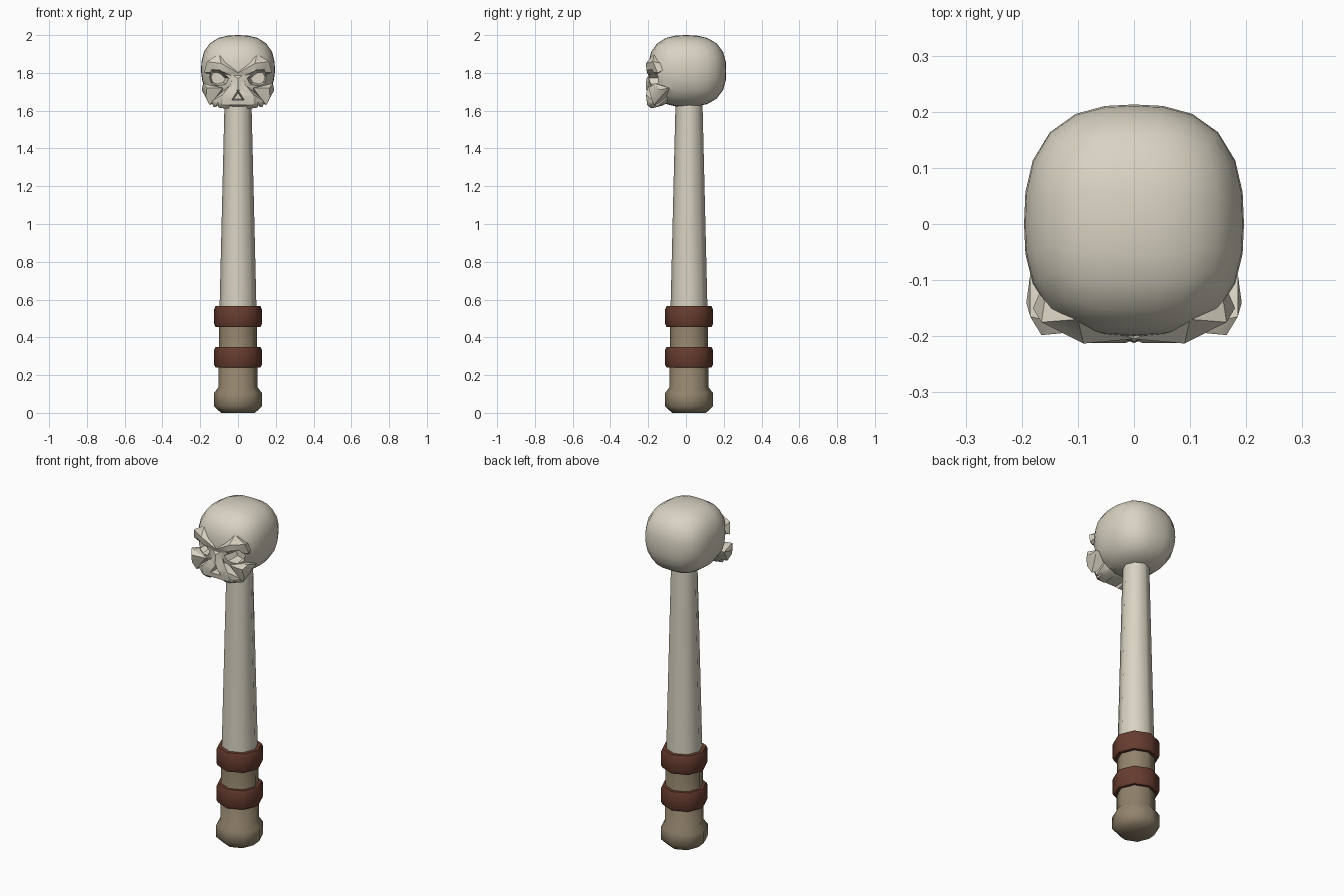
import bpy, bmesh, math
from mathutils import Vector

if "Cube" in bpy.data.objects:
    bpy.data.objects.remove(bpy.data.objects["Cube"])

AXIS_Y = 0.016   # shaft axis sits slightly behind the origin


def material(name, rgb):
    m = bpy.data.materials.new(name)
    m.diffuse_color = (*rgb, 1)
    m.use_nodes = True
    m.node_tree.nodes["Principled BSDF"].inputs["Base Color"].default_value = m.diffuse_color
    return m


BONE = material("bone", (0.69, 0.65, 0.54))
WOOD = material("worn_grip", (0.29, 0.23, 0.15))
LEATHER = material("brown_leather", (0.135, 0.045, 0.028))


def make(name, bm, mat):
    bmesh.ops.recalc_face_normals(bm, faces=bm.faces[:])
    me = bpy.data.meshes.new(name)
    bm.to_mesh(me)
    bm.free()
    ob = bpy.data.objects.new(name, me)
    bpy.context.collection.objects.link(ob)
    me.materials.append(mat)
    return ob


def smooth(ob, deg):
    bpy.ops.object.select_all(action='DESELECT')
    ob.select_set(True)
    bpy.context.view_layer.objects.active = ob
    bpy.ops.object.shade_smooth_by_angle(angle=math.radians(deg))


def lathe(name, profile, mat, sides=8, deg=46):
    """Closed solid of stacked (radius, z) rings around the shaft axis."""
    bm = bmesh.new()
    rings = [[bm.verts.new((r * math.cos(i * math.tau / sides),
                            AXIS_Y + r * math.sin(i * math.tau / sides), z))
              for i in range(sides)] for r, z in profile]
    for a, b in zip(rings, rings[1:]):
        for i in range(sides):
            j = (i + 1) % sides
            bm.faces.new((a[i], a[j], b[j], b[i]))
    bm.faces.new(rings[0][::-1])
    bm.faces.new(rings[-1])
    ob = make(name, bm, mat)
    smooth(ob, deg)
    return ob


def hull(name, pts, mirror=False):
    """Convex solid around points; mirror adds the -x copies to the same solid."""
    bm = bmesh.new()
    pts = list(pts)
    if mirror:
        pts += [(-x, y, z) for x, y, z in pts if x > 1e-4]
    vs = [bm.verts.new(p) for p in pts]
    res = bmesh.ops.convex_hull(bm, input=vs)
    junk = [g for g in set(res["geom_interior"] + res["geom_unused"])
            if isinstance(g, bmesh.types.BMVert)]
    bmesh.ops.delete(bm, geom=junk, context='VERTS')
    return make(name, bm, BONE)


def pair(name, pts):
    return [hull(name, [(s * x, y, z) for x, y, z in pts]) for s in (1, -1)]


def boolean(target, tools, op):
    bpy.context.view_layer.objects.active = target
    for t in tools:
        mod = target.modifiers.new("cut", 'BOOLEAN')
        mod.object, mod.operation, mod.solver = t, op, 'EXACT'
        bpy.ops.object.modifier_apply(modifier=mod.name)
        bpy.data.objects.remove(t)


# Handle: grip with flared pommel, bone shaft, two leather bands
lathe("grip", [(0.09, 0), (0.127, 0.035), (0.127, 0.105), (0.104, 0.135),
               (0.10, 0.5)], WOOD)
lathe("shaft", [(0.099, 0.5), (0.071, 1.66)], BONE)
for label, z in (("lower_band", 0.239), ("upper_band", 0.455)):
    lathe(label, [(0.10, z), (0.119, z), (0.126, z + 0.015), (0.126, z + 0.095),
                  (0.119, z + 0.11), (0.10, z + 0.11)], LEATHER)

# Skull: boxy rounded cranium
bm = bmesh.new()
bmesh.ops.create_cube(bm, size=2)
bmesh.ops.subdivide_edges(bm, edges=bm.edges[:], cuts=5, use_grid_fill=True)
P = 2.6
for v in bm.verts:
    d = Vector([math.tan(c * math.pi / 4) for c in v.co])
    d /= sum(abs(c) ** P for c in d) ** (1 / P)
    narrow = 1 - 0.08 * max(0, -d.z)
    front = 0.2 if d.y < 0 else 0.213
    v.co = (d.x * 0.196 * narrow, d.y * front, 1.81 + d.z * 0.19)
skull = make("skull", bm, BONE)

# Brow ridge, cheekbones, upper jaw and nose bridge joined to the cranium
brows = pair("brow", [(0.0, -0.205, 1.80), (0.0, -0.19, 1.77), (0.09, -0.213, 1.85),
                      (0.09, -0.208, 1.81), (0.165, -0.175, 1.86),
                      (0.18, -0.15, 1.80), (0.0, -0.10, 1.80), (0.15, -0.08, 1.84),
                      (0.10, -0.17, 1.90)])
cheeks = pair("cheek", [(0.192, -0.14, 1.71), (0.185, -0.165, 1.745), (0.165, -0.198, 1.72),
                        (0.08, -0.19, 1.72), (0.17, -0.185, 1.67), (0.15, -0.17, 1.63),
                        (0.185, -0.09, 1.72), (0.08, -0.08, 1.72), (0.10, -0.11, 1.65)])
jaw = hull("upper_jaw", [(0.08, -0.212, 1.685), (0.045, -0.20, 1.73), (0.085, -0.205, 1.63),
                         (0.075, -0.185, 1.612), (0.14, -0.17, 1.65), (0.13, -0.155, 1.62),
                         (0.08, -0.13, 1.625), (0.12, -0.08, 1.68), (0.06, -0.06, 1.66)],
           mirror=True)
bridge = hull("nose_bridge", [(0.03, -0.195, 1.79), (0.0, -0.21, 1.77), (0.0, -0.212, 1.71),
                              (0.045, -0.195, 1.70), (0.04, -0.1, 1.70), (0.04, -0.1, 1.79)],
              mirror=True)
boolean(skull, brows + cheeks + [jaw, bridge], 'UNION')

# Slanted eye sockets, tapering inwards
outline = [(0.042, 1.772), (0.095, 1.818), (0.145, 1.825), (0.168, 1.785),
           (0.155, 1.737), (0.115, 1.72), (0.06, 1.735)]
socket = []
for x, z in outline:
    for y, k in ((-0.25, 1.12), (-0.115, 0.6)):
        socket.append((0.105 + (x - 0.105) * k, y, 1.772 + (z - 1.772) * k))
boolean(skull, pair("socket", socket), 'DIFFERENCE')

# Nose opening, jaw underside notch and gaps between teeth
nose = hull("nose_cut", [(0, -0.25, 1.715), (0.04, -0.25, 1.653), (0.0, -0.25, 1.662),
                         (0, -0.14, 1.695), (0.022, -0.14, 1.662)], mirror=True)
notch = hull("jaw_cut", [(0.06, -0.25, 1.59), (0.04, -0.25, 1.63),
                         (0.06, -0.10, 1.59), (0.04, -0.10, 1.63)], mirror=True)
gaps = pair("tooth_gap", [(0.10, -0.25, 1.59), (0.125, -0.25, 1.59), (0.107, -0.25, 1.65),
                          (0.10, -0.14, 1.59), (0.125, -0.14, 1.59), (0.107, -0.14, 1.64)])
boolean(skull, [nose, notch] + gaps, 'DIFFERENCE')
smooth(skull, 32)
